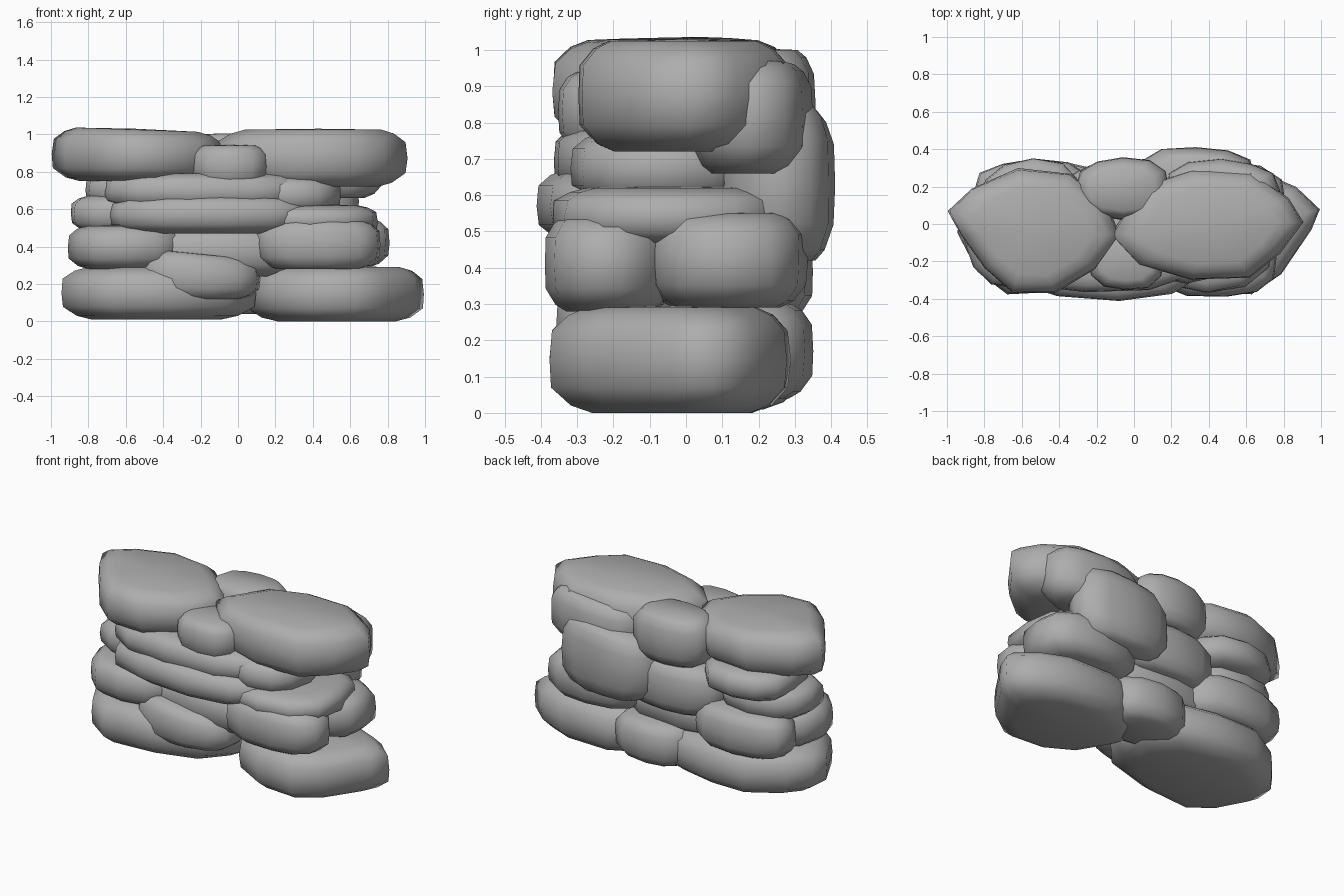
import bpy, bmesh, math, random

if "Cube" in bpy.data.objects:
    bpy.data.objects.remove(bpy.data.objects["Cube"])
random.seed(7)

grey = bpy.data.materials.new("stone grey")
grey.diffuse_color = (0.42, 0.42, 0.42, 1)
grey.use_nodes = True
grey.node_tree.nodes["Principled BSDF"].inputs["Base Color"].default_value = grey.diffuse_color

# rounded edge profile: (height fraction, outline scale)
PROFILE = [(0, 0.66), (0.07, 0.83), (0.24, 0.98), (0.5, 1.0),
           (0.78, 0.98), (0.93, 0.85), (1, 0.70)]


def stone(name, outline, z0, z1, tilt=0.0, wobble=0.015):
    """Flat stone: outline lofted through the rounded profile."""
    cx = sum(p[0] for p in outline) / len(outline)
    cy = sum(p[1] for p in outline) / len(outline)
    bm = bmesh.new()
    rings = []
    for t, s in PROFILE:
        ring = []
        for x, y in outline:
            k = s + (random.uniform(-wobble, 0) if 0 < t < 1 else 0)
            px, py = cx + (x - cx) * k, cy + (y - cy) * k
            ring.append(bm.verts.new((px, py, z0 + (z1 - z0) * t + tilt * (px - cx) * t)))
        rings.append(ring)
    n = len(outline)
    for a, b in zip(rings, rings[1:]):
        for i in range(n):
            j = (i + 1) % n
            bm.faces.new((a[i], a[j], b[j], b[i]))
    # domed caps
    for ring, flip, dz in ((rings[0], True, 0), (rings[-1], False, 0.005)):
        mid = bm.verts.new((cx, cy, sum(v.co.z for v in ring) / n + dz))
        for i in range(n):
            f = (ring[i], ring[(i + 1) % n], mid)
            bm.faces.new(f[::-1] if flip else f)
    bmesh.ops.recalc_face_normals(bm, faces=bm.faces)
    for f in bm.faces:
        f.smooth = True
    me = bpy.data.meshes.new(name)
    bm.to_mesh(me)
    bm.free()
    me.materials.append(grey)
    ob = bpy.data.objects.new(name, me)
    bpy.context.collection.objects.link(ob)
    return ob


def pebble(name, x0, x1, y0, y1, z0, z1, turn=0, tilt=0.0):
    """Stone with an irregular rounded outline filling the given box."""
    pts = []
    for i in range(12):
        a = math.tau * i / 12 + math.radians(turn)
        c, s = math.cos(a), math.sin(a)
        e = 0.85
        k = random.uniform(0.95, 1.02)
        pts.append(((x0 + x1) / 2 + (x1 - x0) / 2 * k * math.copysign(abs(c) ** e, c),
                    (y0 + y1) / 2 + (y1 - y0) / 2 * k * math.copysign(abs(s) ** e, s)))
    return stone(name, pts, z0, z1, tilt)


# bottom course
stone("bottom_left_stone",
      [(-0.95, -0.05), (-0.84, -0.26), (-0.68, -0.38), (-0.35, -0.36), (-0.05, -0.27),
       (0.1, -0.1), (0.1, 0.1), (-0.08, 0.27), (-0.35, 0.33), (-0.62, 0.33), (-0.84, 0.2),
       (-0.94, 0.08)], 0.01, 0.29)
stone("bottom_right_stone",
      [(0.04, 0.0), (0.18, -0.25), (0.38, -0.36), (0.63, -0.38), (0.79, -0.27), (0.95, -0.03),
       (1.0, 0.08), (0.87, 0.2), (0.68, 0.28), (0.35, 0.29), (0.12, 0.18)], 0.0, 0.29)
pebble("bottom_back_stone", -0.2, 0.34, -0.05, 0.35, 0.04, 0.3)
pebble("bottom_front_stone", -0.55, 0.12, -0.36, 0.0, 0.12, 0.36, 10, -0.1)

# second course
pebble("second_left_stone", -0.91, -0.28, -0.36, 0.2, 0.28, 0.51)
pebble("second_middle_stone", -0.6, 0.4, -0.3, 0.26, 0.24, 0.5)
pebble("second_right_front_stone", 0.08, 0.78, -0.4, -0.03, 0.28, 0.54, 8)
pebble("second_right_back_stone", 0.15, 0.83, -0.12, 0.34, 0.29, 0.55)
pebble("second_left_back_stone", -0.86, -0.2, 0.0, 0.35, 0.26, 0.52)

# third course
pebble("third_front_slab", -0.72, 0.42, -0.42, 0.15, 0.47, 0.67, 5)
pebble("third_right_slab", 0.0, 0.77, -0.38, 0.29, 0.46, 0.62)
pebble("third_left_slab", -0.91, -0.3, -0.22, 0.26, 0.48, 0.67)
pebble("third_back_stone", -0.4, 0.3, 0.0, 0.34, 0.4, 0.7)
pebble("back_bulge_stone", 0.0, 0.66, 0.08, 0.42, 0.42, 0.83, 0, 0.1)

# fourth course
pebble("fourth_front_slab", -0.76, 0.4, -0.38, 0.15, 0.6, 0.79, -6)
pebble("fourth_left_stone", -0.83, -0.25, -0.2, 0.36, 0.61, 0.79)
pebble("fourth_right_stone", 0.0, 0.56, -0.32, 0.2, 0.58, 0.77)

# top course
stone("top_left_stone",
      [(-1.0, 0.07), (-0.93, -0.06), (-0.8, -0.24), (-0.65, -0.37), (-0.42, -0.37),
       (-0.2, -0.24), (-0.07, -0.06), (-0.14, 0.1), (-0.34, 0.27), (-0.62, 0.3),
       (-0.87, 0.19)], 0.75, 1.025, -0.035)
stone("top_right_stone",
      [(-0.13, -0.06), (0.02, -0.22), (0.3, -0.3), (0.62, -0.29), (0.78, -0.16), (0.91, 0.01),
       (0.83, 0.14), (0.63, 0.28), (0.3, 0.29), (0.04, 0.2)], 0.72, 1.025)
pebble("top_front_stone", -0.26, 0.17, -0.36, 0.0, 0.72, 0.94)
pebble("top_back_stone", -0.32, 0.2, 0.02, 0.36, 0.7, 1.0)
pebble("top_back_right_stone", 0.15, 0.78, 0.0, 0.35, 0.66, 0.96, 0, 0.05)
